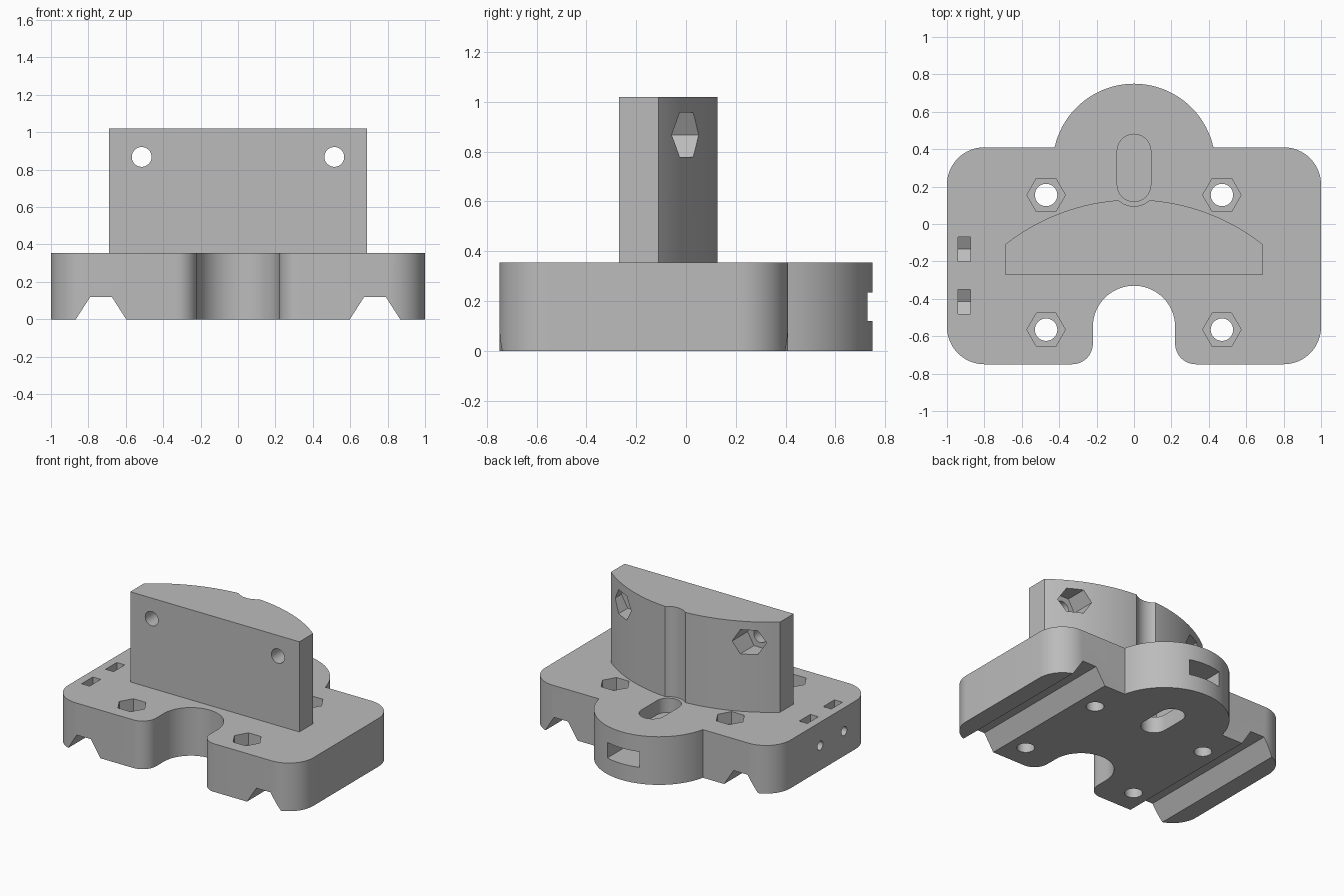
import bpy, bmesh
from math import sin, cos, radians
from mathutils import Matrix, Vector

cube = bpy.data.objects.get("Cube")
if cube:
    bpy.data.objects.remove(cube, do_unlink=True)

grey = bpy.data.materials.new("plain grey")
grey.use_nodes = True
grey.diffuse_color = (0.5, 0.5, 0.5, 1)
grey.node_tree.nodes["Principled BSDF"].inputs["Base Color"].default_value = (0.5, 0.5, 0.5, 1)

# Axis frames: profile u, v and extrusion direction w
FRAMES = {
    "Z": Matrix(((1, 0, 0), (0, 1, 0), (0, 0, 1))),
    "Y": Matrix(((1, 0, 0), (0, 0, 1), (0, 1, 0))),
    "X": Matrix(((0, 0, 1), (1, 0, 0), (0, 1, 0))),
}


def arc(cx, cy, r, a0, a1, n=16):
    angles = [radians(a0 + (a1 - a0) * i / n) for i in range(n + 1)]
    return [(cx + r * cos(a), cy + r * sin(a)) for a in angles]


def polygon(cx, cy, r, sides, start=0):
    return arc(cx, cy, r, start, start + 360, sides)[:-1]


def rect(u0, u1, v0, v1):
    return [(u0, v0), (u1, v0), (u1, v1), (u0, v1)]


def prism(name, profile, w0, w1, axis="Z"):
    """Extrude a closed profile along an axis from w0 to w1."""
    frame = FRAMES[axis]
    bm = bmesh.new()
    low = [bm.verts.new(frame @ Vector((u, v, w0))) for u, v in profile]
    high = [bm.verts.new(frame @ Vector((u, v, w1))) for u, v in profile]
    bm.faces.new(low)
    bm.faces.new(high)
    n = len(profile)
    for i in range(n):
        j = (i + 1) % n
        bm.faces.new((low[i], low[j], high[j], high[i]))
    bmesh.ops.recalc_face_normals(bm, faces=bm.faces)
    mesh = bpy.data.meshes.new(name)
    bm.to_mesh(mesh)
    bm.free()
    mesh.materials.append(grey)
    obj = bpy.data.objects.new(name, mesh)
    bpy.context.collection.objects.link(obj)
    return obj


def activate(obj):
    bpy.ops.object.select_all(action="DESELECT")
    obj.select_set(True)
    bpy.context.view_layer.objects.active = obj


def cut(target, profile, w0, w1, axis="Z"):
    cutter = prism("cutter", profile, w0, w1, axis)
    cutter.hide_render = True
    mod = target.modifiers.new("cut", "BOOLEAN")
    mod.operation = "DIFFERENCE"
    mod.solver = "EXACT"
    mod.object = cutter
    activate(target)
    bpy.ops.object.modifier_apply(modifier=mod.name)
    bpy.data.objects.remove(cutter, do_unlink=True)


# Base plate with rounded corners, front notch and rear lobe
TOP = 0.355
outline = (
    arc(-0.8, -0.55, 0.2, 180, 270)
    + arc(-0.33, -0.64, 0.11, 270, 360, 12)
    + arc(0, -0.55, 0.22, 180, 0, 32)
    + arc(0.33, -0.64, 0.11, 180, 270, 12)
    + arc(0.8, -0.55, 0.2, 270, 360)
    + arc(0.8, 0.21, 0.2, 0, 90)
    + arc(0, 0.315, 0.435, 12.6, 167.4, 40)
    + arc(-0.8, 0.21, 0.2, 90, 180)
)
base = prism("base_plate", outline, 0, TOP)

# Tapered grooves under both sides, and bolt holes with hexagonal nut pockets
for s in (-1, 1):
    groove = [(s * 0.88, -0.02), (s * 0.79, 0.12), (s * 0.675, 0.12), (s * 0.585, -0.02)]
    cut(base, groove, -1, 1, "Y")
    for y in (0.155, -0.565):
        cut(base, polygon(s * 0.47, y, 0.06, 32), -0.1, 0.5)
        cut(base, polygon(s * 0.47, y, 0.103, 6), TOP - 0.09, 0.5)

# Small nut slots with pointed floors, and side screw holes
for y in (-0.135, -0.415):
    slot = [(y - 0.065, 0.5), (y - 0.065, 0.145), (y, 0.108), (y + 0.065, 0.145), (y + 0.065, 0.5)]
    cut(base, slot, -0.94, -0.875, "X")
    cut(base, polygon(y, 0.183, 0.033, 24), -1.1, -0.8, "X")

# Elongated slot, closed by a thin web above the rear nut channel
stadium = arc(0, 0.39, 0.09, 0, 180) + arc(0, 0.21, 0.09, 180, 360)
cut(base, stadium, 0.25, 0.5)
cut(base, stadium, -0.1, 0.18)
cut(base, rect(-0.13, 0.13, 0.08, 0.9), 0.12, 0.235)

# Upright block with curved back and shallow central channel
block_outline = (
    [(-0.69, -0.27), (0.69, -0.27)]
    + arc(0, -0.982, 1.112, 51.65, 128.35, 48)
)
block = prism("upright_block", block_outline, TOP, 1.02)
cut(block, polygon(0, 0.22, 0.125, 48), 0.2, 1.2)
for x in (-0.515, 0.515):
    cut(block, polygon(x, 0.868, 0.053, 32), -0.5, 0.5, "Y")
    cut(block, polygon(x, 0.868, 0.103, 6), -0.13, 0.5, "Y")

# Smooth the curved walls, keep the edges crisp
for obj in (base, block):
    activate(obj)
    bpy.ops.object.shade_smooth_by_angle(angle=radians(25))
